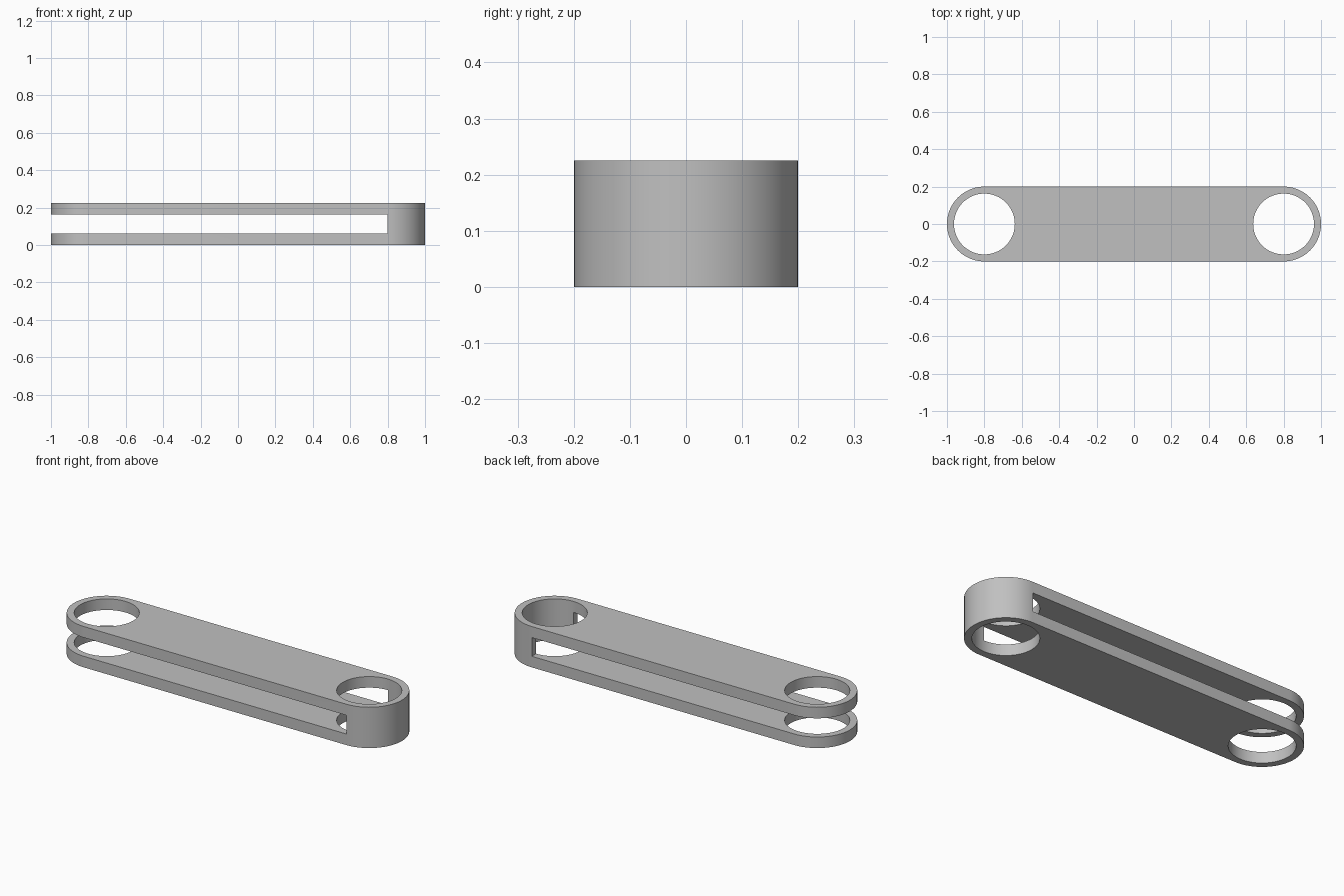
import bpy
import bmesh
from math import pi, sin, cos, radians

cube = bpy.data.objects.get("Cube")
if cube:
    bpy.data.objects.remove(cube, do_unlink=True)

HEIGHT = 0.225
PIVOT_X = 0.8
OUTER_R = 0.2
HOLE_R = 0.1625
SLOT_LOW, SLOT_HIGH = 0.061, 0.164
STEPS = 48

grey = bpy.data.materials.new("plain_grey")
grey.use_nodes = True
colour = (0.53, 0.53, 0.53, 1)
grey.diffuse_color = colour
grey.node_tree.nodes["Principled BSDF"].inputs["Base Color"].default_value = colour


def arc(cx, radius, start, end, steps):
    return [(cx + radius * cos(start + (end - start) * i / steps),
             radius * sin(start + (end - start) * i / steps))
            for i in range(steps + 1)]


def extrude_profile(name, points, low, high):
    """Solid prism from a counter-clockwise outline."""
    bm = bmesh.new()
    base = bm.faces.new([bm.verts.new((x, y, low)) for x, y in points])
    top = bmesh.ops.extrude_face_region(bm, geom=[base], use_keep_orig=True)["geom"]
    for v in top:
        if isinstance(v, bmesh.types.BMVert):
            v.co.z = high
    bmesh.ops.recalc_face_normals(bm, faces=bm.faces)
    mesh = bpy.data.meshes.new(name)
    bm.to_mesh(mesh)
    bm.free()
    mesh.materials.append(grey)
    obj = bpy.data.objects.new(name, mesh)
    bpy.context.collection.objects.link(obj)
    return obj


# Link body: a round-ended bar
outline = (arc(PIVOT_X, OUTER_R, -pi / 2, pi / 2, STEPS)
           + arc(-PIVOT_X, OUTER_R, pi / 2, 3 * pi / 2, STEPS))
link = extrude_profile("forked_link", outline, 0, HEIGHT)

# Cutters: a pin hole at each end and the slot, open at one end
cutters = [extrude_profile("pin_hole_cutter",
                           arc(side * PIVOT_X, HOLE_R, 0, 2 * pi, 2 * STEPS)[:-1],
                           -0.1, HEIGHT + 0.1)
           for side in (-1, 1)]
slot = [(-1.2, -0.3), (PIVOT_X, -0.3), (PIVOT_X, 0.3), (-1.2, 0.3)]
cutters.append(extrude_profile("slot_cutter", slot, SLOT_LOW, SLOT_HIGH))

bpy.ops.object.select_all(action="DESELECT")
bpy.context.view_layer.objects.active = link
link.select_set(True)
for cutter in cutters:
    cutter.hide_render = True
    mod = link.modifiers.new(cutter.name, "BOOLEAN")
    mod.operation = "DIFFERENCE"
    mod.solver = "EXACT"
    mod.object = cutter
    bpy.ops.object.modifier_apply(modifier=mod.name)
    bpy.data.objects.remove(cutter, do_unlink=True)

# Smooth round walls with crisp rims
bpy.ops.object.shade_smooth_by_angle(angle=radians(30))
